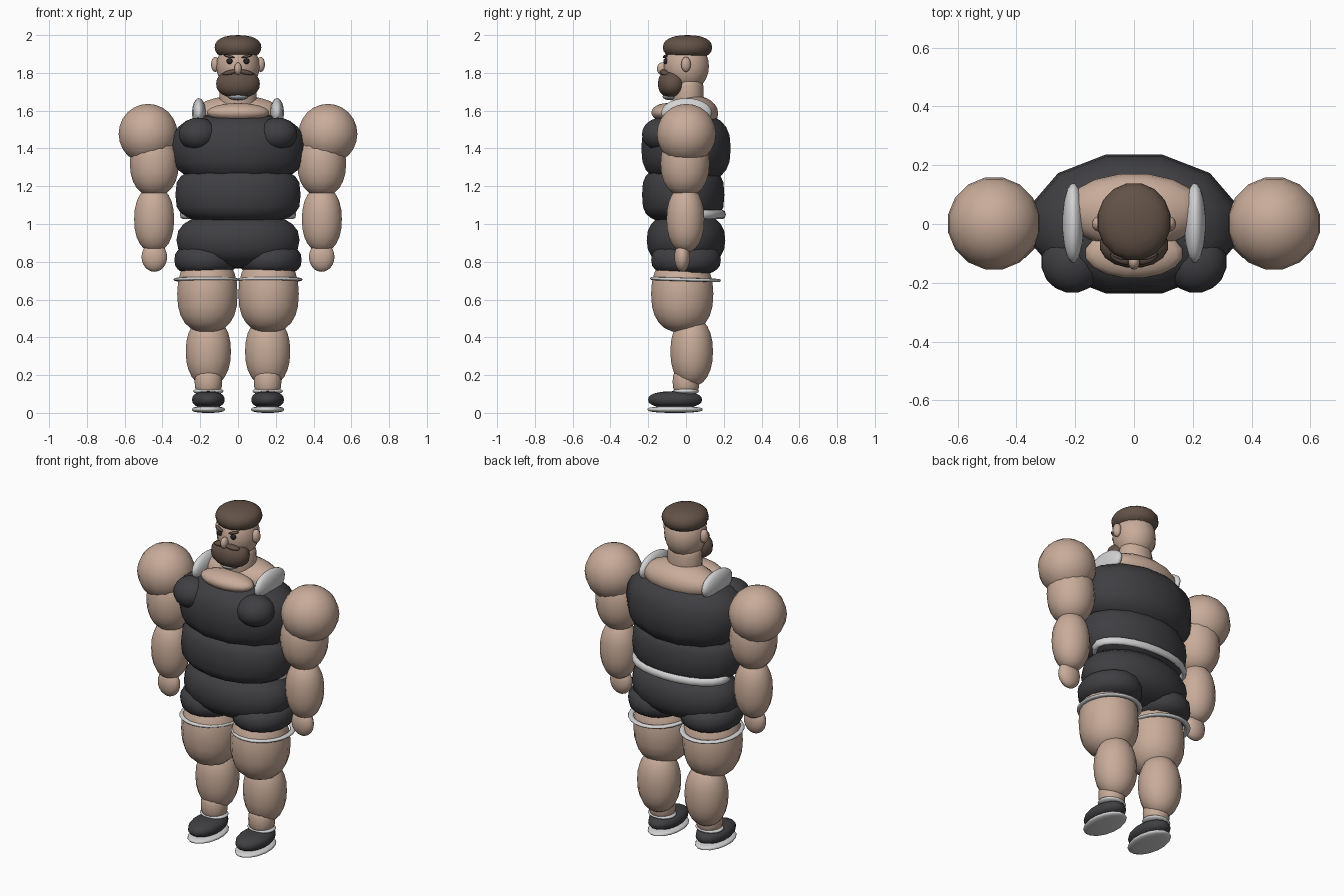
import bpy, math
from mathutils import Matrix, Euler

if "Cube" in bpy.data.objects:
    bpy.data.objects.remove(bpy.data.objects["Cube"])


def material(name, rgb):
    m = bpy.data.materials.new(name)
    m.diffuse_color = (*rgb, 1)
    m.use_nodes = True
    m.node_tree.nodes["Principled BSDF"].inputs["Base Color"].default_value = m.diffuse_color
    return m


SKIN = material("skin", (0.58, 0.41, 0.32))
CLOTH = material("dark cloth", (0.05, 0.049, 0.055))
HAIR = material("brown hair", (0.125, 0.085, 0.064))
TRIM = material("white trim", (0.65, 0.65, 0.66))
EYE = material("eye dark", (0.02, 0.02, 0.025))
GREY = material("grey patch", (0.36, 0.39, 0.43))


def add_mesh(name, verts, faces, mat, loc, rot):
    mesh = bpy.data.meshes.new(name)
    mesh.from_pydata(verts, [], faces)
    mesh.materials.append(mat)
    mesh.transform(Matrix.Translation(loc) @ Euler(rot).to_matrix().to_4x4())
    mesh.shade_smooth()
    ob = bpy.data.objects.new(name, mesh)
    bpy.context.collection.objects.link(ob)
    return ob


def blob(name, mat, loc, radii, power=2.0, rot=(0, 0, 0), seg=16, rings=12):
    """Ellipsoid; power above 2 gives a boxier side profile."""
    rx, ry, rz = radii
    verts = [(0, 0, -rz)]
    for i in range(1, rings):
        a = math.pi * (i / rings - 0.5)
        r = math.cos(a) ** (2 / power)
        z = math.copysign(abs(math.sin(a)) ** (2 / power), a) * rz
        for j in range(seg):
            t = 2 * math.pi * (j + 0.5) / seg
            verts.append((rx * r * math.cos(t), ry * r * math.sin(t), z))
    verts.append((0, 0, rz))
    top = len(verts) - 1
    faces = []
    for j in range(seg):
        k = (j + 1) % seg
        faces.append((0, 1 + k, 1 + j))
        last = 1 + (rings - 2) * seg
        faces.append((last + j, last + k, top))
        for i in range(rings - 2):
            a, b = 1 + i * seg, 1 + (i + 1) * seg
            faces.append((a + j, a + k, b + k, b + j))
    return add_mesh(name, verts, faces, mat, loc, rot)


def ring(name, mat, loc, rx, ry, thick, height, rot=(0, 0, 0), seg=24, sides=8):
    """Oval band with an elliptical section."""
    verts, faces = [], []
    for i in range(seg):
        t = 2 * math.pi * i / seg
        for j in range(sides):
            s = 2 * math.pi * j / sides
            d = thick * math.cos(s)
            verts.append(((rx + d) * math.cos(t), (ry + d) * math.sin(t), height * math.sin(s)))
            i2, j2 = (i + 1) % seg, (j + 1) % sides
            faces.append((i * sides + j, i2 * sides + j, i2 * sides + j2, i * sides + j2))
    return add_mesh(name, verts, faces, mat, loc, rot)


# Torso
blob("chest", CLOTH, (0, 0, 1.40), (0.365, 0.245, 0.19), 2.7, seg=12)
blob("belly", CLOTH, (0, -0.015, 1.155), (0.338, 0.222, 0.15), 3.2)
blob("pelvis", CLOTH, (0, 0, 0.915), (0.332, 0.212, 0.15), 2.4)
ring("waistband", TRIM, (0, 0.045, 1.05), 0.292, 0.15, 0.016, 0.024)

# Neck and bare upper chest
blob("shoulder_slope", SKIN, (0, 0.045, 1.585), (0.24, 0.128, 0.095))
blob("collar", SKIN, (0, -0.1, 1.59), (0.168, 0.085, 0.05))
blob("neck", SKIN, (0, 0.01, 1.68), (0.1, 0.085, 0.1), 4)

# Head
blob("head", SKIN, (0, 0.002, 1.835), (0.116, 0.122, 0.135))
blob("hair_cap", HAIR, (0, 0.008, 1.935), (0.126, 0.133, 0.065), 2.3)
blob("beard", HAIR, (0, -0.072, 1.742), (0.118, 0.078, 0.074), 2.3)
blob("chin_patch", GREY, (0, -0.08, 1.675), (0.055, 0.045, 0.02))
blob("nose", SKIN, (0, -0.127, 1.822), (0.02, 0.028, 0.033))

for side, s in (("right", -1), ("left", 1)):
    # Face details
    blob(side + "_ear", SKIN, (s * 0.12, 0, 1.845), (0.023, 0.026, 0.04))
    blob(side + "_eye", EYE, (s * 0.045, -0.108, 1.862), (0.016, 0.012, 0.016))
    blob(side + "_brow", HAIR, (s * 0.048, -0.11, 1.888), (0.032, 0.01, 0.007),
         rot=(0, -s * 0.25, s * 0.3))
    blob(side + "_moustache", HAIR, (s * 0.038, -0.112, 1.802), (0.045, 0.024, 0.014),
         rot=(0, s * 0.2, s * 0.25))

    # Vest
    blob(side + "_pec", CLOTH, (s * 0.21, -0.13, 1.475), (0.106, 0.105, 0.088))
    blob(side + "_strap", TRIM, (s * 0.207, 0.003, 1.59), (0.037, 0.137, 0.076))

    # Arm
    blob(side + "_shoulder", SKIN, (s * 0.476, 0.002, 1.477), (0.159, 0.159, 0.159))
    blob(side + "_upper_arm", SKIN, (s * 0.443, -0.005, 1.32), (0.132, 0.132, 0.175), 2.2)
    blob(side + "_forearm", SKIN, (s * 0.444, -0.003, 1.025), (0.108, 0.102, 0.175), 2.2)
    blob(side + "_hand", SKIN, (s * 0.443, -0.02, 0.825), (0.069, 0.042, 0.078))

    # Shorts leg
    blob(side + "_shorts_leg", CLOTH, (s * 0.17, 0, 0.81), (0.17, 0.188, 0.085), 2.6)
    ring(side + "_shorts_trim", TRIM, (s * 0.17, -0.003, 0.706), 0.156, 0.172, 0.016, 0.009,
         rot=(-0.03, 0, 0))

    # Leg
    blob(side + "_thigh", SKIN, (s * 0.162, -0.02, 0.63), (0.163, 0.168, 0.205), 2.4)
    blob(side + "_calf", SKIN, (s * 0.157, 0.03, 0.325), (0.122, 0.115, 0.185), 2.2)
    blob(side + "_ankle", SKIN, (s * 0.157, 0, 0.165), (0.074, 0.072, 0.07), 3)
    blob(side + "_sock", TRIM, (s * 0.157, 0, 0.115), (0.082, 0.07, 0.02))

    # Shoe
    blob(side + "_shoe", CLOTH, (s * 0.157, -0.058, 0.07), (0.088, 0.146, 0.045), 2.4)
    blob(side + "_sole", TRIM, (s * 0.157, -0.058, 0.018), (0.09, 0.15, 0.018), 2.5)
